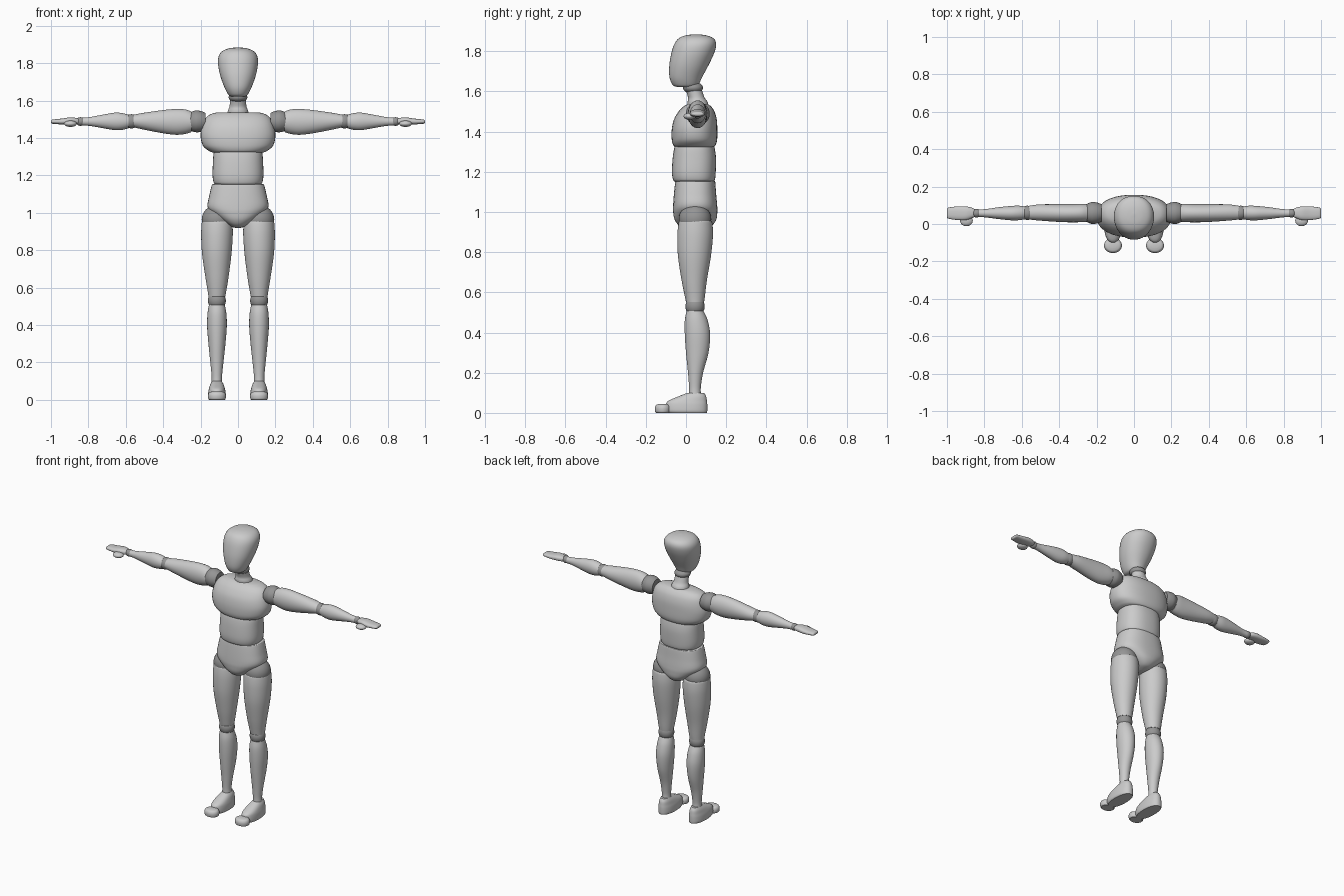
import bpy, bmesh
from math import cos, sin, pi, copysign

joint_mat = bpy.data.materials.new("joint_grey")
joint_mat.diffuse_color = (0.3, 0.3, 0.3, 1)


def finish(name, bm, mirror, joint=False):
    bmesh.ops.recalc_face_normals(bm, faces=bm.faces)
    me = bpy.data.meshes.new(name)
    bm.to_mesh(me)
    bm.free()
    ob = bpy.data.objects.new(name, me)
    bpy.context.collection.objects.link(ob)
    bpy.ops.object.select_all(action='DESELECT')
    ob.select_set(True)
    bpy.context.view_layer.objects.active = ob
    bpy.ops.object.shade_smooth_by_angle(angle=0.7)
    if mirror:
        ob.modifiers.new("mirror", 'MIRROR').use_mirror_merge = False
    if joint:
        me.materials.append(joint_mat)
    return ob


def spline(keys, steps):
    """Catmull-Rom through the section tuples."""
    out = []
    for i in range(len(keys) - 1):
        p = [keys[max(i - 1, 0)], keys[i], keys[i + 1], keys[min(i + 2, len(keys) - 1)]]
        for s in range(steps):
            t = s / steps
            out.append([0.5 * (2 * b + (c - a) * t + (2 * a - 5 * b + 4 * c - d) * t * t
                               + (3 * b - a - 3 * c + d) * t ** 3) for a, b, c, d in zip(*p)])
    return out + [list(keys[-1])]


def loft(name, axis, keys, mirror=False, joint=False, power=2.0, n=40, steps=6):
    """keys: (position, min1, max1, min2, max2); 1,2 = x,y along z or y,z along x."""
    bm = bmesh.new()
    rings = []
    for pos, a0, a1, b0, b1 in spline(keys, steps):
        ring = []
        for k in range(n):
            c, s = cos(2 * pi * k / n), sin(2 * pi * k / n)
            u = (a0 + a1) / 2 + (a1 - a0) / 2 * copysign(abs(c) ** (2 / power), c)
            v = (b0 + b1) / 2 + (b1 - b0) / 2 * copysign(abs(s) ** (2 / power), s)
            ring.append(bm.verts.new((u, v, pos) if axis == 'z' else (pos, u, v)))
        rings.append(ring)
    for r, q in zip(rings, rings[1:]):
        for k in range(n):
            bm.faces.new((r[k], r[(k + 1) % n], q[(k + 1) % n], q[k]))
    bm.faces.new(rings[0])
    bm.faces.new(rings[-1])
    return finish(name, bm, mirror, joint)


def ball(name, centre, size, mirror=False, joint=True):
    bm = bmesh.new()
    bmesh.ops.create_uvsphere(bm, u_segments=32, v_segments=20, radius=1)
    bmesh.ops.scale(bm, vec=size, verts=bm.verts)
    bmesh.ops.translate(bm, vec=centre, verts=bm.verts)
    return finish(name, bm, mirror, joint)


# head and neck
loft("head", 'z', [
    (1.622, -.038, .038, -.045, .045), (1.632, -.052, .052, -.066, .062),
    (1.67, -.072, .072, -.082, .08), (1.73, -.094, .094, -.083, .112),
    (1.79, -.106, .106, -.073, .14), (1.835, -.104, .104, -.058, .15),
    (1.864, -.084, .084, -.036, .137), (1.879, -.048, .048, .0, .10),
    (1.884, -.006, .006, .046, .058)], power=2.15)
ball("neck_joint", (0, .035, 1.618), (.05, .05, .03))
loft("neck", 'z', [
    (1.61, -.043, .043, -.003, .078), (1.57, -.045, .045, .01, .092),
    (1.545, -.054, .054, .008, .108), (1.51, -.06, .06, .01, .115)])

# torso
loft("chest", 'z', [
    (1.322, -.135, .135, -.05, .135), (1.332, -.158, .158, -.063, .147),
    (1.36, -.188, .188, -.071, .155), (1.41, -.2, .2, -.071, .156),
    (1.46, -.193, .193, -.06, .153), (1.50, -.177, .177, -.037, .142),
    (1.525, -.15, .15, -.012, .125), (1.537, -.11, .11, .01, .108)], power=2.3)
loft("abdomen", 'z', [
    (1.15, -.118, .118, -.055, .135), (1.162, -.13, .13, -.065, .144),
    (1.20, -.136, .136, -.07, .148), (1.27, -.134, .134, -.066, .149),
    (1.32, -.13, .13, -.058, .142), (1.335, -.12, .12, -.05, .135)], power=2.4)
loft("pelvis", 'z', [
    (1.153, -.136, .136, -.05, .143), (1.145, -.141, .141, -.054, .146),
    (1.09, -.154, .154, -.06, .15), (1.035, -.163, .163, -.064, .155),
    (1.0, -.142, .142, -.064, .156), (.96, -.092, .092, -.056, .15),
    (.93, -.045, .045, -.03, .125), (.918, -.01, .01, .02, .08)], power=2.4)

# legs
ball("hip_joint", (.113, .045, .963), (.081, .081, .079), True)
loft("thigh", 'z', [
    (.957, .036, .19, -.03, .124), (.945, .03, .194, -.037, .131),
    (.88, .028, .197, -.043, .134), (.78, .035, .192, -.04, .124),
    (.66, .05, .175, -.022, .104), (.58, .063, .162, -.006, .094),
    (.552, .068, .158, .0, .09)], True)
ball("knee_joint", (.113, .045, .53), (.048, .048, .05), True)
loft("shin", 'z', [
    (.508, .071, .155, .003, .087), (.46, .062, .163, -.006, .108),
    (.39, .06, .165, -.006, .12), (.3, .067, .158, .0, .112),
    (.2, .078, .148, .01, .085), (.13, .085, .141, .015, .074),
    (.095, .085, .141, .015, .074)], True)
loft("foot", 'z', [
    (0, .069, .155, -.092, .104), (.012, .065, .16, -.1, .106),
    (.04, .066, .159, -.1, .106), (.06, .07, .155, -.088, .104),
    (.082, .077, .148, -.038, .1), (.1, .087, .138, .008, .09)], True, power=2.3)
loft("toes", 'z', [
    (0, .072, .153, -.148, -.082), (.007, .066, .159, -.154, -.076),
    (.026, .065, .16, -.155, -.075), (.04, .073, .152, -.147, -.083),
    (.045, .092, .133, -.13, -.1)], True)

# arms
loft("shoulder_joint", 'x', [
    (.175, .012, .106, 1.44, 1.534), (.195, .004, .114, 1.433, 1.543),
    (.22, .0, .118, 1.43, 1.547), (.24, .005, .113, 1.434, 1.543),
    (.254, .012, .106, 1.44, 1.536)], True, True)
loft("upper_arm", 'x', [
    (.248, .012, .106, 1.432, 1.54), (.28, .01, .108, 1.422, 1.552),
    (.33, .009, .107, 1.417, 1.555), (.4, .011, .106, 1.425, 1.549),
    (.5, .018, .105, 1.444, 1.535), (.55, .023, .099, 1.455, 1.526),
    (.568, .026, .095, 1.459, 1.522)], True)
ball("elbow_joint", (.57, .06, 1.489), (.038, .038, .038), True)
loft("forearm", 'x', [
    (.585, .025, .094, 1.452, 1.524), (.62, .02, .098, 1.443, 1.533),
    (.66, .02, .096, 1.442, 1.535), (.72, .026, .09, 1.452, 1.525),
    (.79, .035, .08, 1.464, 1.512), (.832, .038, .078, 1.467, 1.508)], True)
ball("wrist_joint", (.842, .058, 1.488), (.026, .023, .023), True)
loft("hand", 'x', [
    (.848, .04, .077, 1.474, 1.503), (.87, .03, .088, 1.473, 1.508),
    (.9, .021, .094, 1.472, 1.51), (.94, .021, .094, 1.472, 1.504),
    (.98, .026, .09, 1.475, 1.5), (.995, .03, .086, 1.477, 1.497),
    (1.0, .036, .08, 1.482, 1.492)], True, power=2.4)
ball("thumb", (.896, .018, 1.476), (.034, .03, .017), True, False)
